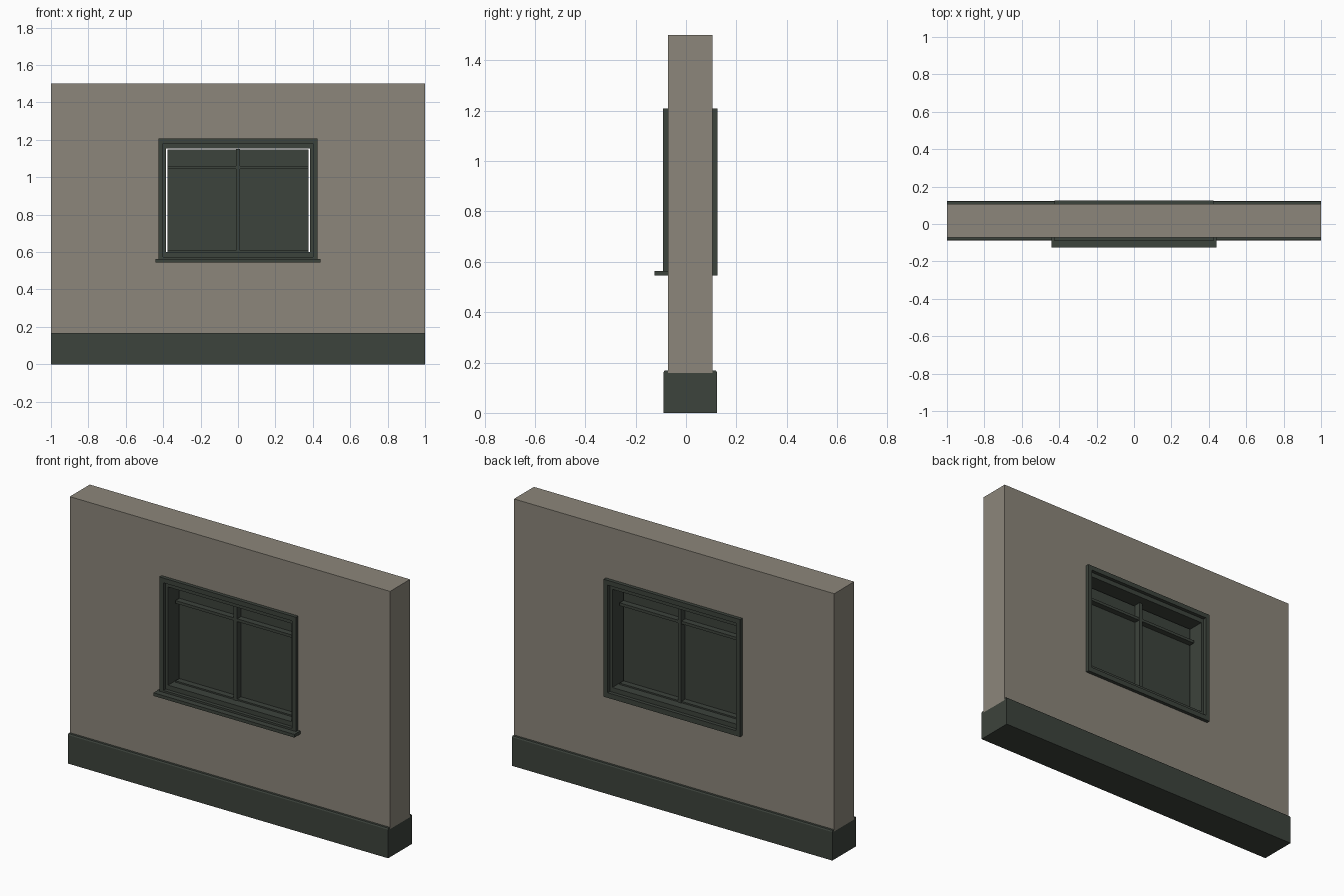
import bpy, bmesh

if "Cube" in bpy.data.objects:
    bpy.data.objects.remove(bpy.data.objects["Cube"])


def material(name, rgb):
    m = bpy.data.materials.new(name)
    m.diffuse_color = (*rgb, 1)
    m.use_nodes = True
    m.node_tree.nodes["Principled BSDF"].inputs["Base Color"].default_value = m.diffuse_color
    return m


STONE = material("warm grey plaster", (0.262, 0.240, 0.197))
DARK = material("dark green grey", (0.046, 0.056, 0.045))


def finish(name, bm, mat):
    bmesh.ops.recalc_face_normals(bm, faces=bm.faces)
    mesh = bpy.data.meshes.new(name)
    bm.to_mesh(mesh)
    bm.free()
    mesh.materials.append(mat)
    ob = bpy.data.objects.new(name, mesh)
    bpy.context.collection.objects.link(ob)
    return ob


def prism(name, profile, x0, x1, mat):
    """Extrude a (y, z) profile along x."""
    bm = bmesh.new()
    face = bm.faces.new([bm.verts.new((x0, y, z)) for y, z in profile])
    ext = bmesh.ops.extrude_face_region(bm, geom=[face])
    moved = [v for v in ext["geom"] if isinstance(v, bmesh.types.BMVert)]
    bmesh.ops.translate(bm, verts=moved, vec=(x1 - x0, 0, 0))
    return finish(name, bm, mat)


def box(name, x0, x1, y0, y1, z0, z1, mat):
    return prism(name, [(y0, z0), (y1, z0), (y1, z1), (y0, z1)], x0, x1, mat)


def ring(name, outer, inner, y0, y1, mat):
    """Rectangular frame; outer and inner are (half width, bottom, top)."""
    bm = bmesh.new()
    loops = []
    for (w, b, t), y in ((outer, y0), (inner, y0), (inner, y1), (outer, y1)):
        loops.append([bm.verts.new((x, y, z))
                      for x, z in ((-w, b), (w, b), (w, t), (-w, t))])
    for k in range(4):
        a, c = loops[k], loops[(k + 1) % 4]
        for i in range(4):
            j = (i + 1) % 4
            bm.faces.new((a[i], a[j], c[j], c[i]))
    return finish(name, bm, mat)


FRONT, BACK, MID = -0.072, 0.106, 0.017

# Wall with window opening, above a dark base core
ring("wall", (1, 0.158, 1.5), (0.402, 0.573, 1.182), FRONT, BACK, STONE)
box("base_core", -1, 1, FRONT, BACK, 0, 0.158, DARK)

# Skirting boards with a small chamfer, one per side
for side, y, d in (("front", FRONT, -1), ("back", BACK, 1)):
    prism("skirting_" + side,
          [(y, 0), (y + d * 0.017, 0), (y + d * 0.017, 0.161),
           (y + d * 0.013, 0.168), (y, 0.168)], -1, 1, DARK)
    # Window casing proud of the wall
    ring("casing_" + side, (0.426, 0.545, 1.208), (0.401, 0.574, 1.181),
         *sorted((y, y + d * 0.020)), DARK)

# Opening lining and front sill
ring("lining", (0.402, 0.573, 1.182), (0.386, 0.600, 1.154), FRONT, BACK, DARK)
box("sill", -0.44, 0.44, -0.125, FRONT, 0.545, 0.563, DARK)

# Glass sheet, stopping short of the lining, with glazing bars
box("glass", -0.376, 0.376, MID - 0.004, MID + 0.004, 0.600, 1.147, DARK)
box("mullion", -0.010, 0.010, MID - 0.042, MID + 0.042, 0.600, 1.152, DARK)
for side, s in (("left", -1), ("right", 1)):
    xs = sorted((s * 0.010, s * 0.376))
    box("transom_" + side, *xs, MID - 0.038, MID + 0.038, 1.045, 1.061, DARK)
    box("bottom_bar_" + side, *xs, MID - 0.038, MID + 0.038, 0.600, 0.608, DARK)
